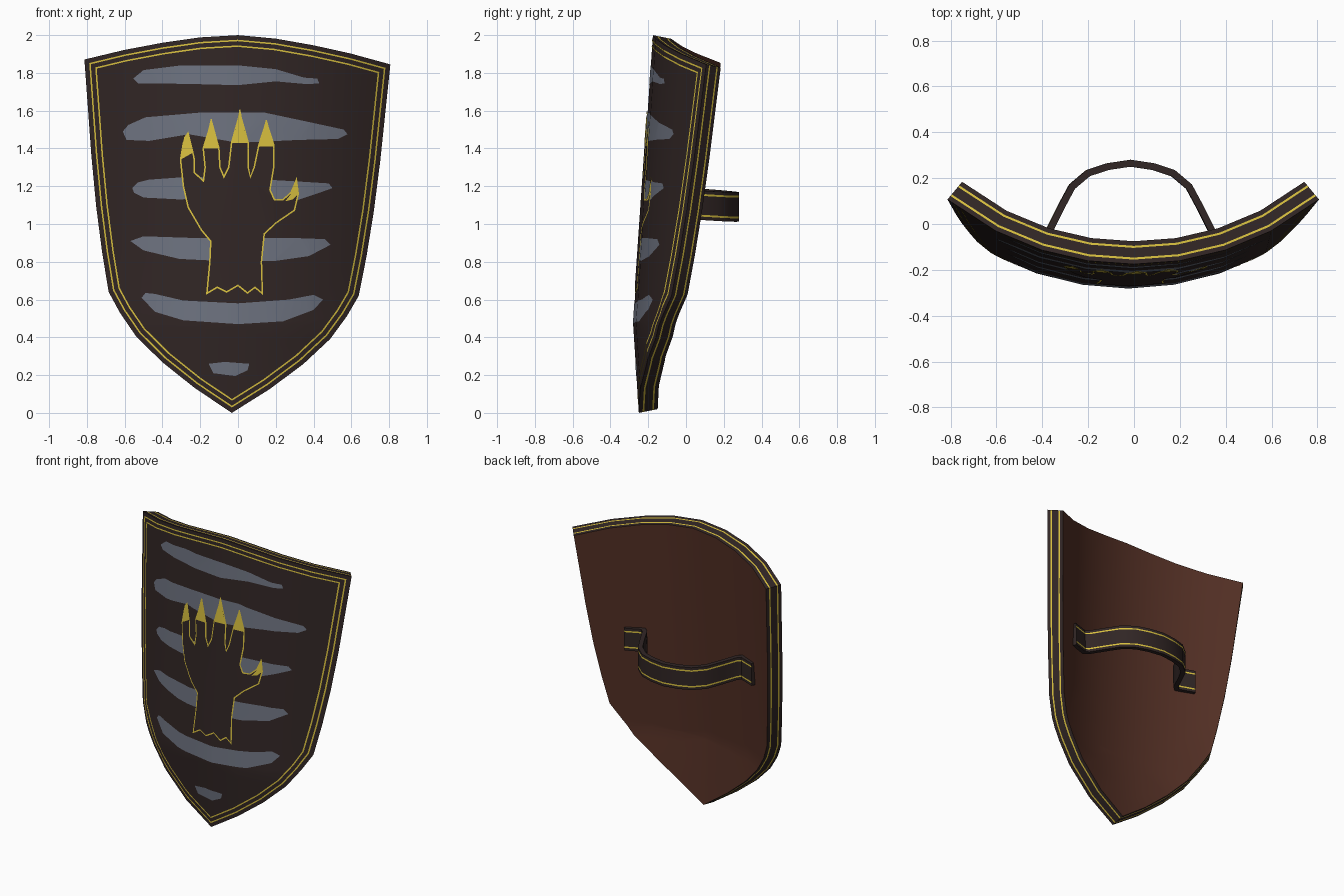
import bpy, bmesh, math
from mathutils import Vector

if "Cube" in bpy.data.objects:
    bpy.data.objects.remove(bpy.data.objects["Cube"])

ROLL, SHIFT, R, THICK = 0.016, -0.033, 1.27, 0.1
COLS = [-0.81, -0.6, -0.4, -0.2, 0, 0.2, 0.4, 0.6, 0.81]
ROW = 0.47


def srgb(r, g, b):
    def lin(c):
        c /= 255
        return c / 12.92 if c < 0.04 else ((c + 0.055) / 1.055) ** 2.4
    return (lin(r), lin(g), lin(b), 1)


MATS = []
for name, col in [("dark_leather", (48, 37, 36)), ("back_brown", (84, 48, 37)),
                  ("grey_paint", (108, 113, 126)), ("gold_trim", (214, 190, 62))]:
    m = bpy.data.materials.new(name)
    m.diffuse_color = srgb(*col)
    m.use_nodes = True
    m.node_tree.nodes["Principled BSDF"].inputs["Base Color"].default_value = m.diffuse_color
    MATS.append(m)
DARK, BROWN, GREY, GOLD = range(4)


def finish(bm, name, angle=30):
    me = bpy.data.meshes.new(name)
    bm.to_mesh(me)
    bm.free()
    for m in MATS:
        me.materials.append(m)
    me.shade_smooth()
    me.set_sharp_from_angle(angle=math.radians(angle))
    ob = bpy.data.objects.new(name, me)
    bpy.context.collection.objects.link(ob)
    ob.rotation_euler = (0, ROLL, 0)
    ob.location = (SHIFT, 0, 0)
    return ob


# Curved front surface: faceted arc across, slight lean upward
def arc(x):
    return R - math.sqrt(R * R - x * x)


def front_y(x, z):
    i = max(0, min(len(COLS) - 2, sum(x >= c for c in COLS) - 1))
    a, b = COLS[i], COLS[i + 1]
    f = arc(a) + (arc(b) - arc(a)) * (x - a) / (b - a)
    g = -0.28 + 0.0685 * (z - ROW) if z > ROW else -0.28 + 0.064 * (ROW - z)
    return f + g


def sheet(polys, off=0.0):
    """Flat polygons cut along the facets, then bent onto the front surface."""
    bm = bmesh.new()
    for p in polys:
        bm.faces.new([bm.verts.new((x, 0, z)) for x, z in p])
    bm.normal_update()
    for f in bm.faces:
        if f.normal.y > 0:
            f.normal_flip()
    bmesh.ops.triangulate(bm, faces=bm.faces[:])
    cuts = [((c, 0, 0), (1, 0, 0)) for c in COLS[1:-1]] + [((0, 0, ROW), (0, 0, 1))]
    for co, no in cuts:
        bmesh.ops.bisect_plane(bm, geom=bm.verts[:] + bm.edges[:] + bm.faces[:],
                               dist=1e-5, plane_co=co, plane_no=no)
    for v in bm.verts:
        v.co.y = front_y(v.co.x, v.co.z) - off
    return bm


def grow(pts, d):
    """Offset a closed outline outward by d (negative insets)."""
    n = len(pts)
    area = sum(pts[i - 1][0] * pts[i][1] - pts[i][0] * pts[i - 1][1] for i in range(n))
    s = d if area > 0 else -d
    out = []
    for i in range(n):
        p = Vector(pts[i])
        e1 = (p - Vector(pts[i - 1])).normalized()
        e2 = (Vector(pts[(i + 1) % n]) - p).normalized()
        n1, n2 = Vector((e1.y, -e1.x)), Vector((e2.y, -e2.x))
        out.append(tuple(p + (n1 + n2) * s / max(0.35, 1 + n1.dot(n2))))
    return out


def decal(name, polys, off, mat):
    c, s = math.cos(ROLL), math.sin(ROLL)
    local = [[((x - SHIFT) * c - z * s, (x - SHIFT) * s + z * c) for x, z in p] for p in polys]
    bm = sheet(local, off)
    for f in bm.faces:
        f.material_index = mat
    finish(bm, name)


# Shield body: front, back and rim with two gold lines
half = [(0.2, 1.985), (0.4, 1.953), (0.6, 1.912), (0.81, 1.858), (0.765, 1.35), (0.735, 1.08),
        (0.7, 0.84), (0.662, 0.63), (0.6, 0.52), (0.515, 0.4), (0.375, 0.265), (0.2, 0.13)]
outline = [(0, 2.0)] + half + [(0, 0)] + [(-x, z) for x, z in reversed(half)]
bm = sheet([outline])
front = bm.faces[:]
rim = [e for e in bm.edges if e.is_boundary]
verts = bm.verts[:]
levels = [0, 0.2, 0.29, 0.71, 0.8, 1]
stack = {}
for v in verts:
    x, y, z = v.co
    nx, ny = -x / R, math.sqrt(1 - (x / R) ** 2)
    on_rim = v.is_boundary
    stack[v] = {0: v}
    for k in range(1, 6):
        if on_rim or k == 5:
            t = levels[k] * THICK
            stack[v][k] = bm.verts.new((x + nx * t, y + ny * t, z + 0.2 * t * (1 - z)))
for f in front:
    nf = bm.faces.new([stack[v][5] for v in reversed(f.verts[:])])
    nf.material_index = BROWN
for e in rim:
    a, b = e.verts
    for k in range(5):
        f = bm.faces.new([stack[a][k], stack[b][k], stack[b][k + 1], stack[a][k + 1]])
        f.material_index = GOLD if k in (1, 3) else DARK
bmesh.ops.recalc_face_normals(bm, faces=bm.faces[:])
finish(bm, "shield_body")

# Two gold border lines on the front
quads = []
for d in (0.024, 0.054):
    a, b = grow(outline, -d), grow(outline, -d - 0.008)
    quads += [[a[i - 1], a[i], b[i], b[i - 1]] for i in range(len(a))]
bm = sheet(quads, 0.002)
for f in bm.faces:
    f.material_index = GOLD
finish(bm, "border_lines")


# Painted grey stripes
def stripe(n, *pts):
    decal("grey_stripe_%d" % n, [list(pts)], 0.0015, GREY)


stripe(1, (-.555, 1.77), (-.5, 1.815), (-.3, 1.84), (0, 1.84), (.2, 1.82), (.35, 1.775), (.42, 1.77),
       (.43, 1.745), (.37, 1.74), (.2, 1.755), (0, 1.735), (-.2, 1.74), (-.45, 1.745), (-.53, 1.745))
stripe(2, (-.61, 1.49), (-.58, 1.525), (-.49, 1.565), (-.2, 1.59), (.14, 1.59), (.375, 1.54), (.56, 1.5),
       (.58, 1.475), (.53, 1.45), (.32, 1.445), (0, 1.43), (-.26, 1.475), (-.47, 1.44), (-.59, 1.445))
stripe(3, (-.56, 1.19), (-.53, 1.22), (-.47, 1.235), (-.26, 1.25), (.15, 1.235), (.32, 1.225), (.48, 1.215),
       (.5, 1.19), (.43, 1.165), (.31, 1.125), (0, 1.145), (-.31, 1.13), (-.5, 1.14), (-.55, 1.165))
stripe(4, (-.57, .91), (-.5, .935), (-.2, .925), (.32, .925), (.46, .92), (.49, .89),
       (.375, .83), (.2, .805), (0, .8), (-.31, .815), (-.5, .86))
stripe(5, (-.51, .61), (-.49, .635), (-.44, .63), (-.29, .595), (0, .58), (.27, .6), (.4, .625), (.45, .6),
       (.4, .545), (.24, .485), (0, .47), (-.29, .49), (-.44, .535))
stripe(6, (-.155, .26), (-.07, .27), (.06, .26), (.05, .225), (-.015, .195), (-.13, .21))

# Hand emblem: gold outline plate, dark hand plate, gold claws
hand = [(-.16, .64), (-.145, .8), (-.14, .91), (-.19, .97), (-.26, 1.09), (-.285, 1.2), (-.3, 1.34),
        (-.285, 1.43), (-.265, 1.475), (-.237, 1.35), (-.235, 1.27), (-.18, 1.22), (-.17, 1.3), (-.18, 1.4),
        (-.14, 1.545), (-.105, 1.4), (-.1, 1.3), (-.075, 1.24), (-.045, 1.3), (-.03, 1.43),
        (.01, 1.59), (.05, 1.43), (.05, 1.3), (.065, 1.24), (.09, 1.3), (.115, 1.42),
        (.15, 1.54), (.185, 1.42), (.185, 1.3), (.165, 1.18), (.19, 1.125), (.24, 1.125), (.285, 1.165),
        (.31, 1.24), (.315, 1.16), (.295, 1.075), (.2, 1.01), (.135, .95), (.12, .8), (.125, .64),
        (.09, .67), (.05, .64), (0, .68), (-.06, .645), (-.11, .67)]
decal("hand_outline", [grow(hand, 0.008)], 0.003, GOLD)
decal("hand", [hand], 0.0045, DARK)
claws = [[(-.305, 1.34), (-.285, 1.46), (-.263, 1.49), (-.235, 1.38)],
         [(.25, 1.12), (.285, 1.165), (.31, 1.25), (.32, 1.16), (.29, 1.13)]]
for x, z, top in [(-.142, 1.4, 1.555), (.01, 1.43, 1.605), (.15, 1.41, 1.55)]:
    claws.append([(x - .042, z), (x - .022, z + .07), (x - .003, top), (x + .003, top),
                  (x + .022, z + .07), (x + .042, z)])
decal("claws", claws, 0.006, GOLD)

# Arm strap on the back, with gold lines and flat end tabs
side = [(.5, -.013), (.385, -.055), (.355, -.03), (.305, .07), (.255, .163), (.185, .222), (.1, .25)]
path = [Vector(p) for p in side + [(0, .265)] + [(-x, y) for x, y in reversed(side)]]
zs = [-.078, -.06, -.05, .05, .06, .078]
bm = bmesh.new()
rings = []
for i, p in enumerate(path):
    e1 = (p - path[i - 1]).normalized() if i else (path[1] - p).normalized()
    e2 = (path[i + 1] - p).normalized() if i < len(path) - 1 else e1
    n1, n2 = Vector((e1.y, -e1.x)), Vector((e2.y, -e2.x))
    n = (n1 + n2) * 0.015 / max(0.5, 1 + n1.dot(n2))
    ring = []
    for q, heights in ((p + n, zs), (p - n, zs[::-1])):
        ring += [bm.verts.new((q.x, q.y, 1.103 + h - 0.07 * (q.y - 0.1))) for h in heights]
    rings.append(ring)
for a, b in zip(rings, rings[1:]):
    for k in range(12):
        j = (k + 1) % 12
        f = bm.faces.new([a[k], a[j], b[j], b[k]])
        outer = (a[0].co - a[11].co).y > 0
        gold = (1, 3) if outer else (7, 9)
        f.material_index = GOLD if k in gold else DARK
bm.faces.new(rings[0])
bm.faces.new(rings[-1])
bmesh.ops.recalc_face_normals(bm, faces=bm.faces[:])
finish(bm, "arm_strap")
